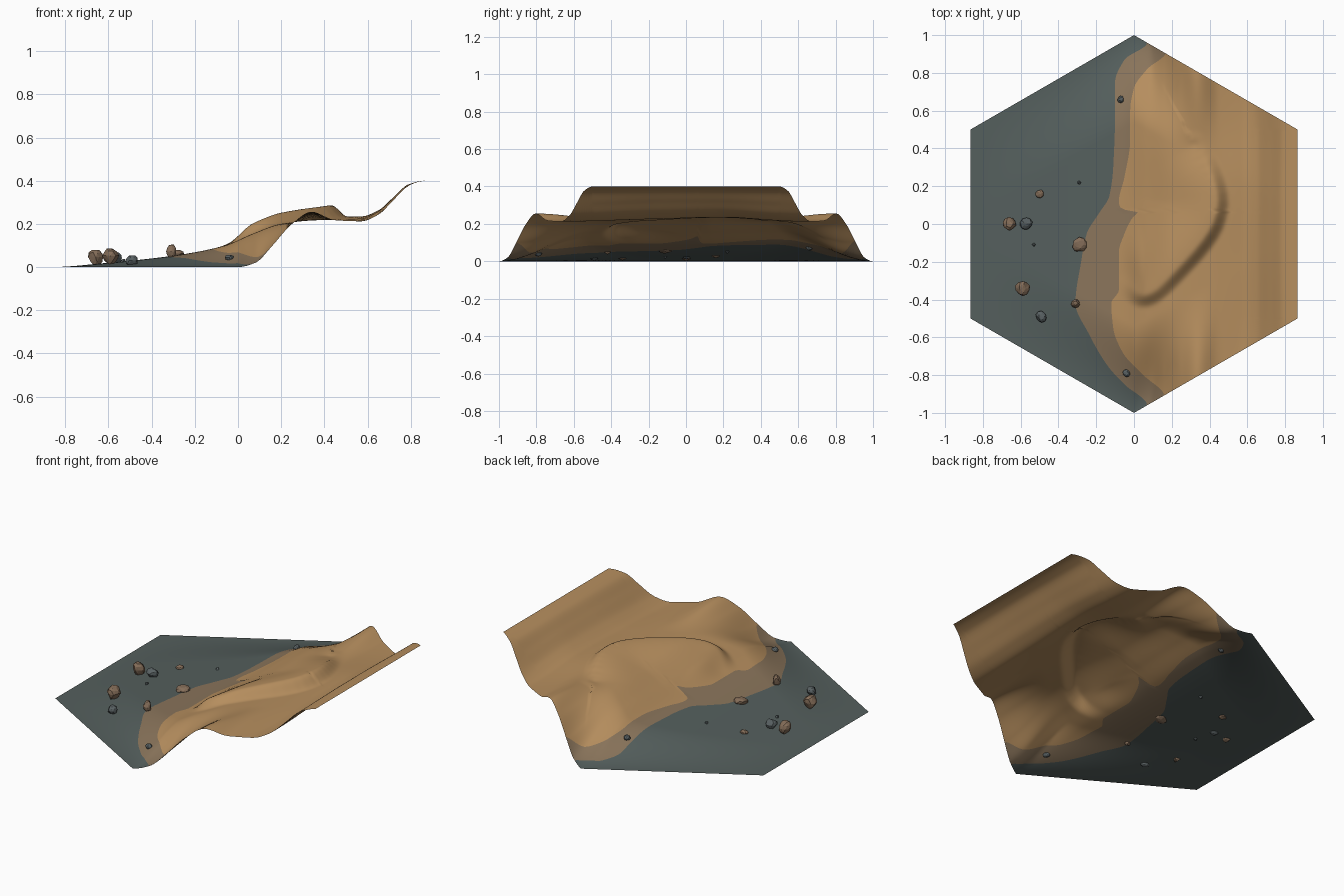
import bpy, bmesh, math, random
from mathutils import Vector

cube = bpy.data.objects.get("Cube")
if cube:
    bpy.data.objects.remove(cube, do_unlink=True)
random.seed(4)


def material(name, rgb):
    m = bpy.data.materials.new(name)
    m.use_nodes = True
    m.diffuse_color = (*rgb, 1)
    bsdf = m.node_tree.nodes["Principled BSDF"]
    bsdf.inputs["Base Color"].default_value = (*rgb, 1)
    bsdf.inputs["Roughness"].default_value = 0.9
    return m


SHORE = material("grey shore", (0.09, 0.115, 0.11))
WET_SAND = material("damp sand", (0.255, 0.177, 0.105))
SAND = material("dry sand", (0.465, 0.27, 0.112))
BROWN = material("brown rock", (0.235, 0.155, 0.1))
GREY = material("grey rock", (0.1, 0.12, 0.125))


def smooth(a, b, v):
    t = min(max((v - a) / (b - a), 0), 1)
    return t * t * (3 - 2 * t)


def curve(points, x):
    """Monotone cubic through (x, value) points, level at both ends."""
    if x <= points[0][0]:
        return points[0][1]
    if x >= points[-1][0]:
        return points[-1][1]
    slopes = [(q[1] - p[1]) / (q[0] - p[0]) for p, q in zip(points, points[1:])]
    tangents = [0] + [2 * a * b / (a + b) if a * b > 0 else 0
                      for a, b in zip(slopes, slopes[1:])] + [0]
    for i, (p, q) in enumerate(zip(points, points[1:])):
        if x <= q[0]:
            w = q[0] - p[0]
            t = (x - p[0]) / w
            s = t * t * (3 - 2 * t)
            return (p[1] * (1 - s) + q[1] * s + w * t * (1 - t)
                    * (tangents[i] * (1 - t) - tangents[i + 1] * t))


# Height across the middle of the tile and along its slanted rims
MIDDLE = [(-.87, 0), (-.6, .02), (-.4, .04), (-.25, .06), (-.06, .1), (.07, .155),
          (.2, .2), (.35, .216), (.57, .222), (.65, .257), (.72, .322), (.79, .383),
          (.866, .4)]
RIM = [(0, 0), (.08, .02), (.16, .1), (.25, .2), (.34, .256), (.45, .217), (.57, .212),
       (.65, .243), (.72, .31), (.79, .378), (.866, .4)]
# Dune crest as x, y and extra height
CREST = [Vector(p) for p in ((-.08, -.27, 0), (0, -.35, .03), (.07, -.38, .05),
                             (.18, -.28, .05), (.39, -.05, .06), (.44, .1, .062),
                             (.41, .25, .05), (.32, .42, 0))]
# Round the crest by cutting its corners
for _ in range(2):
    cut = [p.lerp(q, t) for p, q in zip(CREST, CREST[1:]) for t in (.25, .75)]
    CREST = [CREST[0]] + cut + [CREST[-1]]
# Colour borders as y, x
SHORE_LINE = [(-.96, .07), (-.85, -.05), (-.75, -.14), (-.58, -.24), (-.42, -.31),
              (-.2, -.28), (-.05, -.25), (.05, -.19), (.15, -.13), (.3, -.11),
              (.6, -.1), (.75, -.1), (.87, -.05), (.96, .07)]
SAND_LINE = [(-.91, .16), (-.8, .05), (-.68, -.06), (-.55, -.11), (-.42, -.12),
             (-.35, -.08), (-.15, -.08), (-.05, -.05), (.03, -.01), (.065, .02),
             (.08, -.07), (.12, -.08), (.25, -.05), (.45, -.02), (.6, -.02),
             (.72, 0), (.82, .07), (.91, .17)]


def mound(x, y):
    """Dune with a gentle seaward side and a steep lee side."""
    p = Vector((x, y))
    nearest, inside = 9, False
    total = weights = 0
    for a, b in zip(CREST, CREST[1:]):
        run = b.xy - a.xy
        t = min(max((p - a.xy).dot(run) / run.length_squared, 0), 1)
        dist = (p - a.xy - run * t).length
        if dist < nearest:
            nearest = dist
            inside = run.x * (y - a.y) - run.y * (x - a.x) > 0
        # Blend crest heights so the hollow stays free of creases
        weight = run.length / (dist + .004) ** 3
        total += weight * (a.z + (b.z - a.z) * t)
        weights += weight
    fall = math.exp(-(nearest / .2) ** 2) if inside else 1 - smooth(0, .08, nearest)
    return total / weights * fall * smooth(-.1, .06, x)


def ground(x, y):
    rim_distance = (1 - abs(y)) * math.cos(math.pi / 6) - abs(x) / 2
    blend = smooth(0, .4, rim_distance)
    swell = .014 * math.exp(-((x - .53) / .13) ** 2 - ((y - .2) / .35) ** 2)
    inner = curve(MIDDLE, x) + mound(x, y) + swell
    return curve(RIM, x) * (1 - blend) + inner * blend


# Hexagonal sheet, its columns following the colour borders
ROWS = 160
BANDS = (40, 12, 80)
bm = bmesh.new()
grid = []
for r in range(ROWS + 1):
    y = 2 * r / ROWS - 1
    half = min(math.sqrt(.75), (1 - abs(y)) * math.sqrt(3))
    first = min(max(curve(SHORE_LINE, y), -half), half)
    second = min(max(curve(SAND_LINE, y), first), half)
    stops = (-half, first, second, half)
    xs = [-half]
    for n, a, b in zip(BANDS, stops, stops[1:]):
        xs += [a + (b - a) * (i + 1) / n for i in range(n)]
    grid.append([bm.verts.new((x, y, ground(x, y))) for x in xs])
for low, high in zip(grid, grid[1:]):
    for c in range(sum(BANDS)):
        face = bm.faces.new((low[c], low[c + 1], high[c + 1], high[c]))
        face.material_index = (c >= BANDS[0]) + (c >= BANDS[0] + BANDS[1])
        face.smooth = True
bmesh.ops.remove_doubles(bm, verts=bm.verts, dist=1e-5)


def add_object(name, bm, mats):
    mesh = bpy.data.meshes.new(name)
    bm.to_mesh(mesh)
    bm.free()
    for m in mats:
        mesh.materials.append(m)
    obj = bpy.data.objects.new(name, mesh)
    bpy.context.collection.objects.link(obj)


add_object("dune_ground", bm, (SHORE, WET_SAND, SAND))

# Scattered faceted rocks: x, y, radius, top above the ground, colour
ROCKS = [(-.66, 0, .034, .065, BROWN), (-.57, 0, .031, .045, GREY),
         (-.59, -.34, .038, .07, BROWN), (-.5, .16, .021, .015, BROWN),
         (-.29, .22, .009, .01, GREY), (-.53, -.11, .009, .012, GREY),
         (-.29, -.11, .038, .025, BROWN), (-.31, -.42, .022, .055, BROWN),
         (-.49, -.49, .029, .038, GREY), (-.04, -.79, .019, .018, GREY),
         (-.07, .66, .018, .02, GREY)]
for i, (x, y, radius, top, mat) in enumerate(ROCKS, 1):
    bm = bmesh.new()
    bmesh.ops.create_icosphere(bm, subdivisions=2, radius=1.1)
    # Chip flat facets off the sphere, the first one level on top
    chips = [Vector((0, 0, 1))] + [
        Vector([random.uniform(-1, 1) for _ in range(3)]).normalized() for _ in range(9)]
    for n in chips:
        depth = random.uniform(.78, .92)
        for v in bm.verts:
            v.co -= n * max(v.co.dot(n) - depth, 0)
    below = .012
    low = min(v.co.z for v in bm.verts)
    tall = max(v.co.z for v in bm.verts) - low
    base = max(ground(x, y) - below, 0)
    for v in bm.verts:
        v.co = (x + v.co.x * radius, y + v.co.y * radius,
                base + (v.co.z - low) / tall * (top + below))
    add_object(f"rock_{i}", bm, (mat,))
